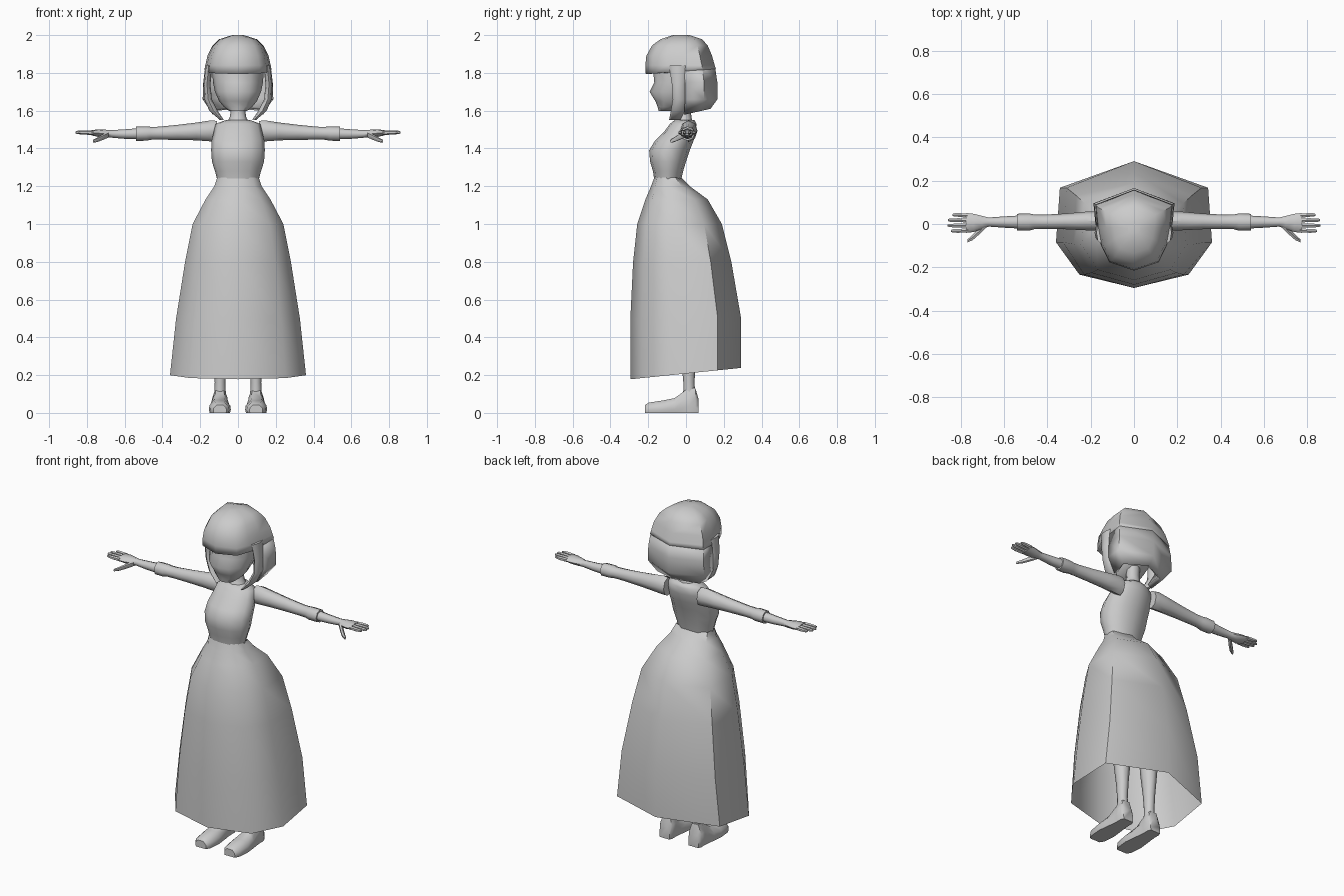
import bpy, bmesh
from math import sin, cos, pi, radians


def loft(name, rings, mirror=False, closed=True, caps=(True, True), thick=0, angle=50):
    """Skin a list of point rings into one smooth-shaded object."""
    bm = bmesh.new()
    vs = [[bm.verts.new(p) for p in r] for r in rings]
    n = len(rings[0])
    for a, b in zip(vs, vs[1:]):
        for i in range(n if closed else n - 1):
            j = (i + 1) % n
            bm.faces.new((a[i], a[j], b[j], b[i]))
    if closed and caps[0]:
        bm.faces.new(vs[0])
    if closed and caps[1]:
        bm.faces.new(vs[-1])
    bmesh.ops.recalc_face_normals(bm, faces=bm.faces)
    me = bpy.data.meshes.new(name)
    bm.to_mesh(me)
    bm.free()
    ob = bpy.data.objects.new(name, me)
    bpy.context.collection.objects.link(ob)
    bpy.ops.object.select_all(action='DESELECT')
    ob.select_set(True)
    bpy.context.view_layer.objects.active = ob
    bpy.ops.object.shade_smooth_by_angle(angle=radians(angle))
    if thick:
        m = ob.modifiers.new("thickness", 'SOLIDIFY')
        m.thickness, m.offset = thick, -1
    if mirror:
        ob.modifiers.new("mirror", 'MIRROR')
    return ob


def circle(n):
    return [(sin(2 * pi * i / n), cos(2 * pi * i / n)) for i in range(n)]


def sym(half):
    """Full outline from its right half, first and last points on the centre."""
    return half + [(-u, v) for u, v in half[-2:0:-1]]


def level(shape, z, hw, yf, yb, tilt=0, xc=0):
    """Horizontal ring spanning yf (front) to yb (back)."""
    c, h = (yf + yb) / 2, (yb - yf) / 2
    return [(xc + u * hw, c + v * h, z + tilt * v) for u, v in shape]


def across(n, x, yc, zc, ry, rz):
    """Ring facing along x, for arms and fingers."""
    return [(x, yc + u * ry, zc + v * rz) for u, v in circle(n)]


C8, C12 = circle(8), circle(12)

# Long eight-sided skirt, open at the hem
SK = sym([(0, 1), (.95, .58), (1, -.28), (.7, -.79), (0, -1)])
loft("skirt", [level(SK, *r) for r in [
    (.208, .36, -.295, .29, .03), (.5, .328, -.295, .29, .01),
    (.8, .28, -.28, .24), (1.0, .24, -.258, .19),
    (1.13, .172, -.215, .115), (1.2, .125, -.185, .02), (1.245, .11, -.168, -.025)]],
    caps=(False, False), angle=60)

# Bodice
loft("bodice", [level(C12, *r) for r in [
    (1.235, .11, -.168, -.025), (1.28, .122, -.175, -.015), (1.33, .138, -.19, 0),
    (1.39, .142, -.195, .02), (1.44, .14, -.165, .04), (1.49, .128, -.115, .053),
    (1.53, .118, -.085, .055), (1.55, .065, -.06, .045)]], angle=70)

# Neck
loft("neck", [level(C8, *r) for r in [
    (1.52, .075, -.08, .045), (1.56, .045, -.05, .03),
    (1.6, .038, -.045, .025), (1.68, .04, -.05, .03)]])

# Head with pointed profile
loft("head", [level(C12, *r) for r in [
    (1.597, .045, -.145, -.07), (1.62, .075, -.15, -.03), (1.65, .1, -.162, .02),
    (1.70, .122, -.193, .07), (1.75, .132, -.168, .09), (1.82, .138, -.175, .1),
    (1.9, .12, -.165, .09), (1.95, .07, -.11, .05)]], angle=60)

# Hair cap with fringe
HR = sym([(0, 1), (1, .63), (.95, .1), (.86, -.37), (.65, -.79), (0, -1)])
cap = [level(HR, *r) for r in [
    (2.0, .03, -.07, .02), (1.978, .1, -.135, .085), (1.945, .135, -.18, .115),
    (1.89, .162, -.21, .138), (1.84, .173, -.215, .152), (1.808, .178, -.213, .158, .014)]]
loft("hair_cap", cap, caps=(True, False), thick=.02, angle=60)

# Bobbed back hair, only behind the ears
BACK = [HR[i] for i in (2, 1, 0, 9, 8)]
loft("hair_back", [level(BACK, *r) for r in [
    (1.83, .174, -.214, .154), (1.75, .184, -.215, .166), (1.66, .187, -.215, .166),
    (1.575, .14, -.18, .13, .035)]], closed=False, thick=.03, angle=60)

# Side locks framing the face
loft("side_lock", [level(C8, z, hw, yf, yb, 0, x) for x, z, hw, yf, yb in [
    (.155, 1.84, .018, -.09, .01), (.164, 1.74, .018, -.075, -.005),
    (.158, 1.66, .02, -.07, 0), (.13, 1.6, .022, -.08, -.005),
    (.085, 1.55, .01, -.09, -.03)]], mirror=True)

# Sleeve with cuff
loft("sleeve", [across(8, *r) for r in [
    (.11, .015, 1.49, .042, .055), (.14, .015, 1.493, .046, .056),
    (.22, .014, 1.49, .043, .047), (.32, .012, 1.485, .036, .04),
    (.42, .01, 1.481, .033, .034), (.46, .01, 1.48, .034, .034),
    (.485, .009, 1.479, .04, .038), (.54, .009, 1.478, .038, .038)]], mirror=True)

# Forearm and palm
loft("forearm_and_palm", [across(8, *r) for r in [
    (.53, .009, 1.478, .03, .029), (.6, .009, 1.476, .026, .025),
    (.67, .009, 1.477, .021, .02), (.7, .007, 1.478, .03, .021),
    (.74, .005, 1.481, .042, .02), (.775, .005, 1.483, .046, .014)]], mirror=True)

# Fingers
for i, (y, tip) in enumerate([(.042, .838), (.018, .858), (-.007, .86), (-.032, .845)]):
    loft(f"finger_{i + 1}", [across(6, *r) for r in [
        (.765, y * .9, 1.483, .011, .012), (.81, y, 1.484, .010, .011),
        (tip - .01, y, 1.485, .009, .009), (tip, y, 1.485, .005, .005)]], mirror=True)

# Thumb
loft("thumb", [across(6, *r) for r in [
    (.685, -.005, 1.474, .016, .016), (.715, -.035, 1.46, .016, .015),
    (.745, -.062, 1.446, .015, .012), (.768, -.078, 1.438, .008, .008)]], mirror=True)

# Legs
loft("leg", [level(C8, z, hw, yf, yb, 0, .095) for z, hw, yf, yb in [
    (.08, .032, -.015, .05), (.16, .028, -.014, .045), (.25, .032, -.022, .05),
    (.4, .045, -.04, .062), (.55, .045, -.05, .045), (.8, .065, -.1, .04)]], mirror=True)

# Shoes, swept from toe to heel over a flat sole
SHOE = [(-.93, 0), (.93, 0), (1, .25), (.95, .6), (.5, 1), (-.5, 1), (-.95, .6), (-1, .25)]
loft("shoe", [[(.096 + u * hw, y, v * top) for u, v in SHOE] for y, hw, top in [
    (-.217, .035, .042), (-.195, .05, .055), (-.12, .058, .066), (-.06, .051, .078),
    (-.01, .044, .115), (.015, .042, .135), (.05, .042, .13), (.067, .034, .07)]],
    mirror=True)
